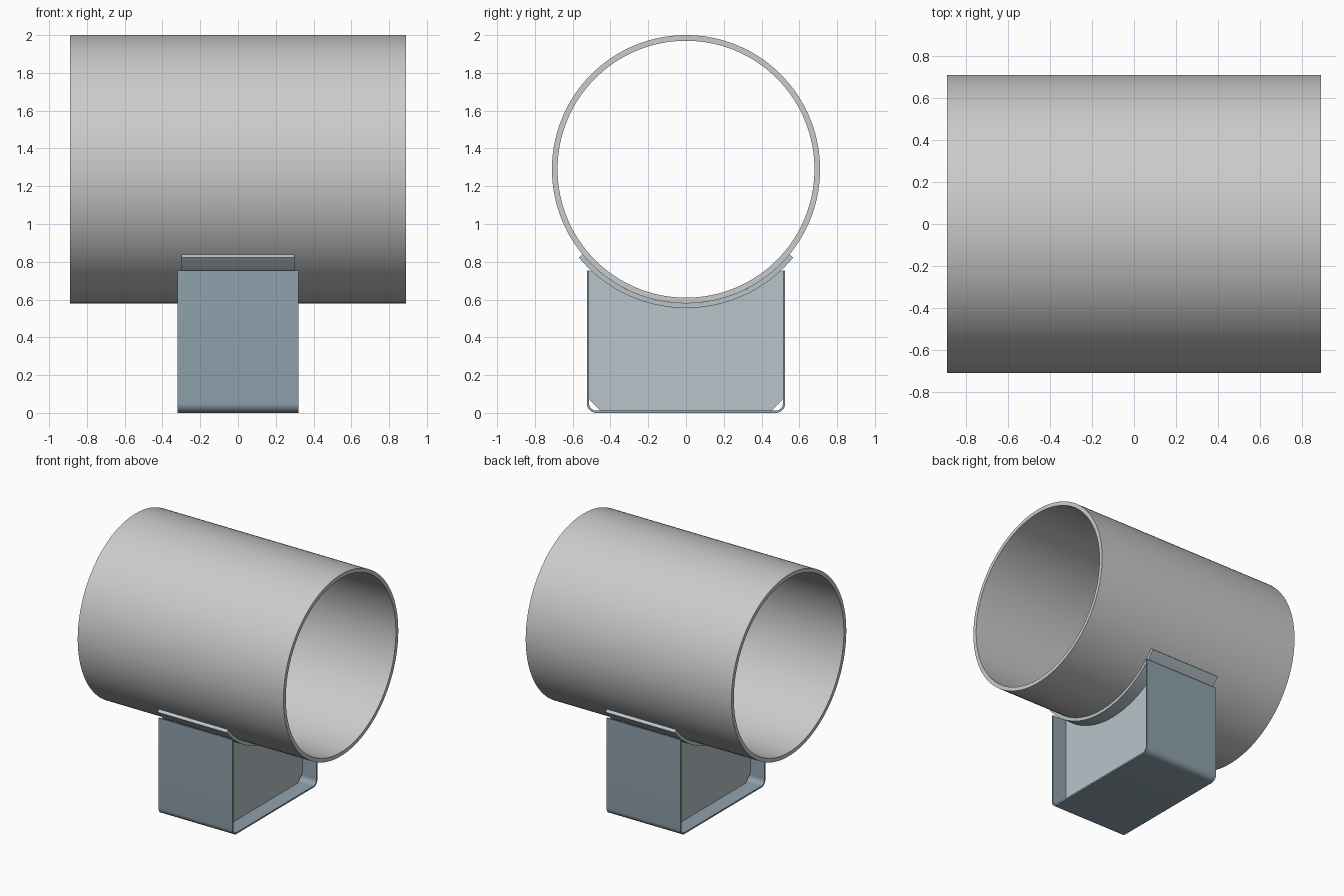
import bpy, bmesh
from math import sin, cos, radians, sqrt

if "Cube" in bpy.data.objects:
    bpy.data.objects.remove(bpy.data.objects["Cube"])

PIPE_Z, PIPE_R, PIPE_IN = 1.29, 0.71, 0.68
SADDLE_R = 0.735


def material(name, rgb):
    m = bpy.data.materials.new(name)
    m.diffuse_color = (*rgb, 1)
    m.use_nodes = True
    m.node_tree.nodes["Principled BSDF"].inputs["Base Color"].default_value = m.diffuse_color
    return m


def strip_solid(name, a, b, x0, x1, closed=False, mat=None):
    """Extrude along x the band between two matching (y, z) curves."""
    bm = bmesh.new()
    n = len(a)
    rows = [[bm.verts.new((x, y, z)) for y, z in c]
            for c, x in ((a, x0), (b, x0), (b, x1), (a, x1))]
    for i in range(n if closed else n - 1):
        j = (i + 1) % n
        for k in range(4):
            p, q = rows[k], rows[(k + 1) % 4]
            bm.faces.new((p[i], p[j], q[j], q[i]))
    if not closed:
        for i in (0, n - 1):
            bm.faces.new([r[i] for r in rows])
    bmesh.ops.recalc_face_normals(bm, faces=bm.faces)
    me = bpy.data.meshes.new(name)
    bm.to_mesh(me)
    bm.free()
    ob = bpy.data.objects.new(name, me)
    bpy.context.collection.objects.link(ob)
    if mat:
        me.materials.append(mat)
    bpy.ops.object.select_all(action='DESELECT')
    ob.select_set(True)
    bpy.context.view_layer.objects.active = ob
    bpy.ops.object.shade_smooth_by_angle(angle=radians(30))
    return ob


def arc(r, a0, a1, n, cy=0.0, cz=PIPE_Z, end=True):
    """Arc points; angle measured from straight down towards +y."""
    angles = [radians(a0 + (a1 - a0) * i / n) for i in range(n + 1 if end else n)]
    return [(cy + r * sin(t), cz - r * cos(t)) for t in angles]


steel = material("blue_steel", (0.28, 0.36, 0.42))
plate = material("plate_steel", (0.48, 0.55, 0.59))

# Pipe
strip_solid("pipe", arc(PIPE_R, 0, 360, 128, end=False),
            arc(PIPE_IN, 0, 360, 128, end=False), -0.89, 0.89, closed=True)

# Curved saddle under the pipe
strip_solid("saddle", arc(SADDLE_R, -50.5, 50.5, 40),
            arc(PIPE_R, -50.5, 50.5, 40), -0.30, 0.30, mat=plate)

# Bent U-shaped shoe
W, H, T, R = 0.525, 0.755, 0.012, 0.05


def channel(off):
    w = W - off
    return ([(-w, H)] + arc(R - off, -90, 0, 8, -W + R, R)
            + arc(R - off, 0, 90, 8, W - R, R) + [(w, H)])


strip_solid("shoe_channel", channel(0), channel(T), -0.32, 0.32, mat=steel)

# Two cross webs with clipped lower corners and a cradle-shaped top
half, clip = W - T, 0.06
ys = [-half] + [-(half - clip) + 2 * (half - clip) * i / 32 for i in range(33)] + [half]
# extra samples keep the arc round above the clipped corners
ys = sorted(ys + [s * (half - clip * f) for s in (-1, 1) for f in (0.25, 0.5, 0.75)])
low = [(y, T + max(0, abs(y) - (half - clip))) for y in ys]
top = [(y, min(H, PIPE_Z - sqrt(SADDLE_R ** 2 - y * y))) for y in ys]
for side, x0 in (("left", -0.20), ("right", 0.18)):
    strip_solid("web_" + side, low, top, x0, x0 + 0.02, mat=plate)
